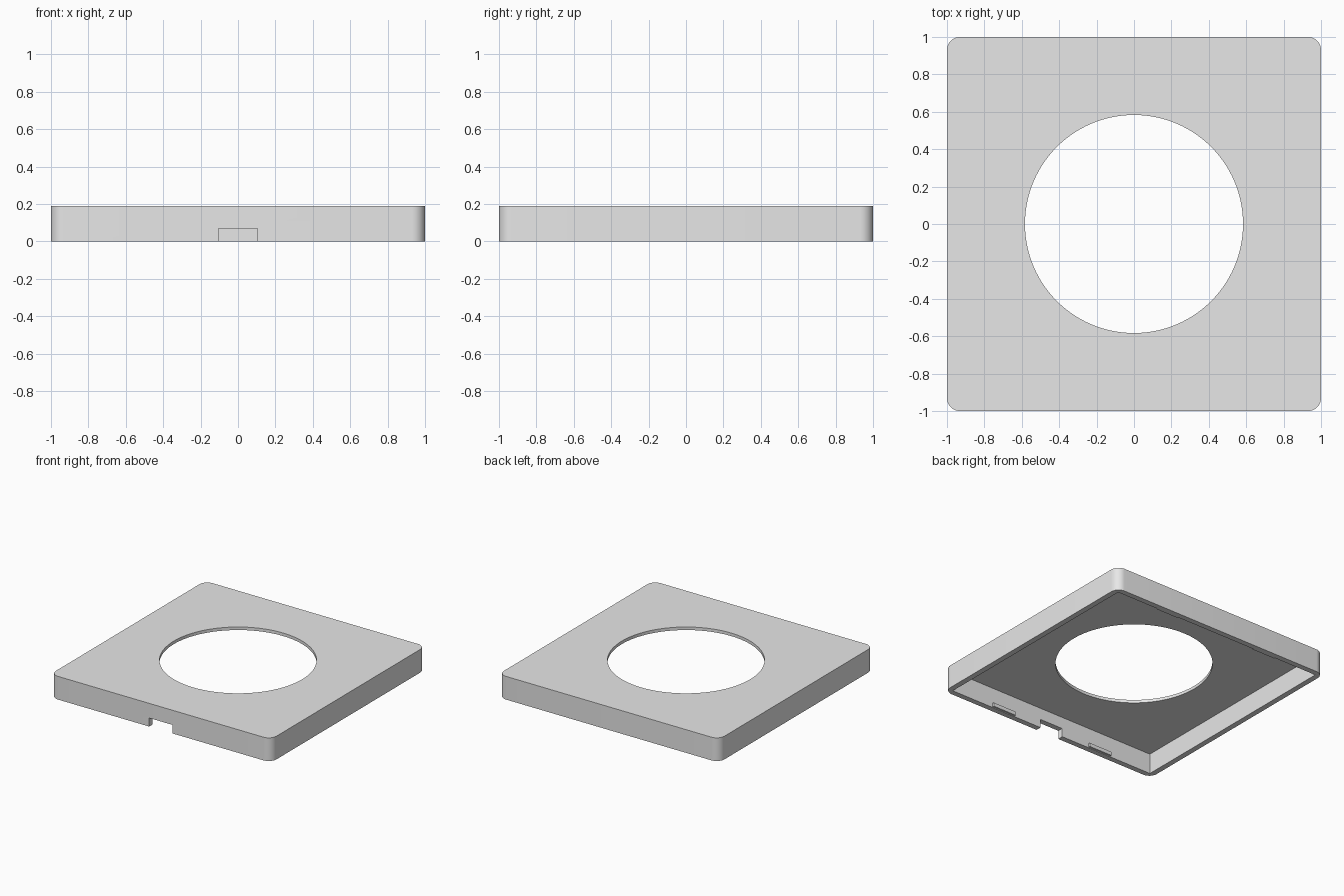
import bpy
import bmesh
from mathutils import Matrix, Vector

if "Cube" in bpy.data.objects:
    bpy.data.objects.remove(bpy.data.objects["Cube"], do_unlink=True)

HEIGHT = 0.19
WALL = 0.045
PLATE = 0.025
CORNER = 0.07
HOLE = 0.583

grey = bpy.data.materials.new("light_grey")
grey.use_nodes = True
colour = (0.8, 0.8, 0.8, 1)
grey.diffuse_color = colour
grey.node_tree.nodes["Principled BSDF"].inputs["Base Color"].default_value = colour


def finish(name, bm):
    mesh = bpy.data.meshes.new(name)
    bm.to_mesh(mesh)
    bm.free()
    mesh.materials.append(grey)
    obj = bpy.data.objects.new(name, mesh)
    bpy.context.collection.objects.link(obj)
    return obj


def box(name, low, high, radius=0):
    low, high = Vector(low), Vector(high)
    bm = bmesh.new()
    size = Matrix.Diagonal((high - low).to_4d())
    bmesh.ops.create_cube(bm, size=1, matrix=Matrix.Translation((low + high) / 2) @ size)
    if radius:
        upright = [e for e in bm.edges if abs(e.verts[0].co.z - e.verts[1].co.z) > 0.01]
        bmesh.ops.bevel(bm, geom=upright, offset=radius, segments=10, profile=0.5, affect="EDGES")
    return finish(name, bm)


def cylinder(name, radius, depth):
    bm = bmesh.new()
    bmesh.ops.create_cone(bm, cap_ends=True, segments=128, radius1=radius,
                          radius2=radius, depth=depth)
    return finish(name, bm)


def cut(target, cutter):
    cutter.hide_render = True
    mod = target.modifiers.new("cut", "BOOLEAN")
    mod.operation = "DIFFERENCE"
    mod.solver = "EXACT"
    mod.object = cutter
    bpy.context.view_layer.objects.active = target
    bpy.ops.object.modifier_apply(modifier=mod.name)
    bpy.data.objects.remove(cutter, do_unlink=True)


# Rounded square cover, hollow below, with a round opening and a cable notch
cover = box("cover", (-1, -1, 0), (1, 1, HEIGHT), CORNER)
inner = 1 - WALL
cut(cover, box("cavity_cutter", (-inner, -inner, -0.1), (inner, inner, HEIGHT - PLATE)))
cut(cover, cylinder("opening_cutter", HOLE, 1))
cut(cover, box("notch_cutter", (-0.105, -1.1, -0.1), (0.105, -0.9, 0.07)))

# Small snap ridges inside the front and back walls
for side, y in (("front", -inner), ("back", inner)):
    for hand, x in (("right", -0.465), ("left", 0.465)):
        box(f"{side}_{hand}_snap_ridge", (x - 0.105, y - 0.015, 0.005), (x + 0.105, y + 0.015, 0.035))

# Smooth round walls, crisp edges
bpy.ops.object.select_all(action="DESELECT")
cover.select_set(True)
bpy.context.view_layer.objects.active = cover
bpy.ops.object.shade_smooth_by_angle(angle=0.5)
